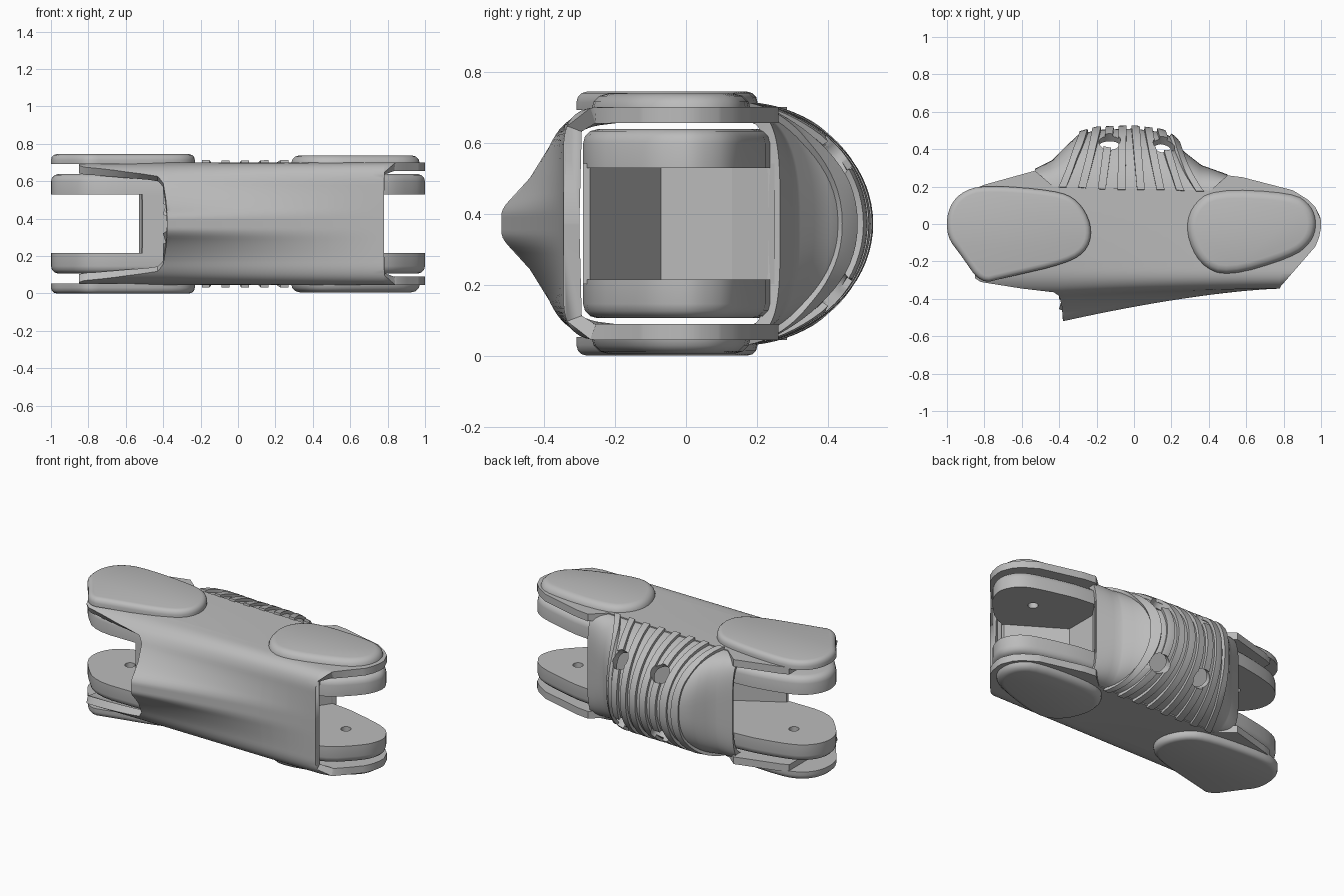
import bpy, bmesh, math
from mathutils import Vector, Matrix

MID = 0.372  # height of the symmetry plane; parts are modelled around it

if "Cube" in bpy.data.objects:
    bpy.data.objects.remove(bpy.data.objects["Cube"])

grey = bpy.data.materials.new("plain_grey")
grey.use_nodes = True
grey.diffuse_color = (0.5, 0.5, 0.5, 1)
grey.node_tree.nodes["Principled BSDF"].inputs["Base Color"].default_value = (0.5, 0.5, 0.5, 1)


def table(x, pairs):
    """Piecewise linear lookup."""
    if x <= pairs[0][0]:
        return pairs[0][1]
    for (a, u), (b, v) in zip(pairs, pairs[1:]):
        if x <= b:
            return u + (v - u) * (x - a) / (b - a)
    return pairs[-1][1]


def soften(pts, closed=False, rounds=2):
    """Corner cutting to round a polyline."""
    for _ in range(rounds):
        out = [] if closed else [pts[0]]
        ends = pts[1:] + pts[:1] if closed else pts[1:]
        for a, b in zip(pts, ends):
            for t in (0.25, 0.75):
                out.append((a[0] + (b[0] - a[0]) * t, a[1] + (b[1] - a[1]) * t))
        pts = out if closed else out + [pts[-1]]
    return pts


def new_object(name, bm):
    mesh = bpy.data.meshes.new(name)
    bm.to_mesh(mesh)
    bm.free()
    mesh.materials.append(grey)
    ob = bpy.data.objects.new(name, mesh)
    ob.location.z = MID
    bpy.context.collection.objects.link(ob)
    return ob


def modify(ob, kind, **settings):
    mod = ob.modifiers.new(kind, kind)
    for key, value in settings.items():
        setattr(mod, key, value)
    bpy.context.view_layer.objects.active = ob
    bpy.ops.object.modifier_apply(modifier=mod.name)


def smooth(ob):
    bpy.ops.object.select_all(action='DESELECT')
    ob.select_set(True)
    bpy.context.view_layer.objects.active = ob
    bpy.ops.object.shade_smooth_by_angle(angle=math.radians(32))


def sheet(name, patches):
    """Open surface from grids of points, facing outward."""
    bm = bmesh.new()
    for rows in patches:
        grid = [[bm.verts.new(p) for p in row] for row in rows]
        for r, s in zip(grid, grid[1:]):
            for i in range(len(r) - 1):
                bm.faces.new((r[i], r[i + 1], s[i + 1], s[i]))
    bmesh.ops.remove_doubles(bm, verts=bm.verts, dist=0.0004)
    bmesh.ops.dissolve_degenerate(bm, edges=bm.edges, dist=0.0002)
    bm.normal_update()
    if sum(f.normal.z * f.calc_center_median().z * f.calc_area() for f in bm.faces) < 0:
        bmesh.ops.reverse_faces(bm, faces=bm.faces)
    return new_object(name, bm)


def slab(name, outline, z0, z1, bevel, mirror=True):
    """Prism with a rounded upper rim, mirrored below the middle."""
    bm = bmesh.new()
    n = len(outline)
    levels = [(0, z0)] + [(bevel * (1 - math.cos(a)), z1 - bevel + bevel * math.sin(a))
                          for a in (0, math.pi / 6, math.pi / 3, math.pi / 2)]
    rings = []
    for inset, z in levels:
        ring = []
        for i, p in enumerate(outline):
            a, b = outline[i - 1], outline[(i + 1) % n]
            d = Vector((b[0] - a[0], b[1] - a[1])).normalized()
            ring.append(bm.verts.new((p[0] - d.y * inset, p[1] + d.x * inset, z)))
        rings.append(ring)
    for r, s in zip(rings, rings[1:]):
        for i in range(n):
            j = (i + 1) % n
            bm.faces.new((r[i], r[j], s[j], s[i]))
    bm.faces.new(rings[0][::-1])
    bm.faces.new(rings[-1])
    bmesh.ops.recalc_face_normals(bm, faces=bm.faces)
    ob = new_object(name, bm)
    if mirror:
        modify(ob, 'MIRROR', use_axis=(False, False, True))
    return ob


def cutter(name, rods):
    """Joined rods: (centre, direction, radius, length)."""
    bm = bmesh.new()
    for centre, direction, radius, length in rods:
        turn = Vector(direction).to_track_quat('Z', 'Y').to_matrix().to_4x4()
        bmesh.ops.create_cone(bm, cap_ends=True, segments=24, radius1=radius, radius2=radius,
                              depth=length, matrix=Matrix.Translation(centre) @ turn)
    ob = new_object(name, bm)
    ob.hide_render = True
    return ob


def cut(ob, tool):
    modify(ob, 'BOOLEAN', object=tool, operation='DIFFERENCE', solver='EXACT')


# Outer shell: nose profile blending to a rounded box, trimmed by the plan outline
nose = soften([(-.2, .328), (-.28, .318), (-.335, .29), (-.37, .25), (-.4, .185),
               (-.46, .1), (-.52, .045), (-.52, 0)])
box = soften([(-.2, .328), (-.28, .328), (-.325, .3), (-.345, .25), (-.345, .18),
              (-.345, .11), (-.345, .05), (-.345, 0)])
FRONT = [(-.85, -.29), (-.82, -.31), (-.6, -.345), (-.43, -.365), (-.4, -.385), (-.386, -.44),
         (-.38, -.53), (.78, -.53), (.783, -.335), (.97, -.12), (.99, -.07), (1, -.02)]
BACK = [(-.85, .19), (-.8, .21), (-.53, .285), (-.43, .2), (.41, .18), (.5, .26), (.58, .25),
        (.85, .18), (.93, .13), (.97, .09), (1, .02)]


def shell_row(x):
    t = min(max((x + .38) / 1.18, 0), 1)
    t = 1 - (1 - t) ** 1.5
    limit = table(x, FRONT)
    path = [(table(x, BACK), .328)]
    path += [(a[0] + (b[0] - a[0]) * t, a[1] + (b[1] - a[1]) * t) for a, b in zip(nose, box)]
    row, end = [], None
    for i, (y, z) in enumerate(path):
        if end is None and y < limit:
            py, pz = path[i - 1]
            k = (limit - py) / (y - py)
            end = (x, limit, pz + (z - pz) * k)
        row.append(end or (x, y, z))
    return row


stations = {x for x, _ in FRONT + BACK} | {-.84 + .06 * i for i in range(31)}
shell = sheet("outer_shell", [[shell_row(x) for x in sorted(stations)]])
modify(shell, 'MIRROR', use_axis=(False, False, True), merge_threshold=0.0005)
modify(shell, 'SOLIDIFY', thickness=0.045, offset=-1)
smooth(shell)

# Raised pads over the four joints
left_pad = soften([(-.82, -.32), (-.7, -.29), (-.35, -.21), (-.24, -.13), (-.225, 0), (-.3, .13),
                   (-.42, .18), (-.8, .21), (-.93, .17), (-1, .07), (-1, -.07), (-.93, -.16)], True)
right_pad = soften([(.5, -.285), (.85, -.18), (.95, -.1), (.98, 0), (.95, .1), (.85, .17),
                    (.42, .19), (.3, .09), (.275, -.05), (.35, -.22)], True)
smooth(slab("right_joint_pads", left_pad, .33 - .01, .372, .03))
smooth(slab("left_joint_pads", right_pad, .315, .366, .045))

# Back cover: domed bulge that flares out to the frame at both ends
DEPTH = [(-.53, .295), (-.44, .34), (-.36, .42), (-.3, .475), (-.2, .503), (0, .51), (.15, .49),
         (.2, .465), (.27, .385), (.36, .315), (.5, .265)]


def cover_point(x, angle):
    power = 2 / (2 + 2 * min(1, abs(x + .01) / .5) ** 3)
    c, s = math.cos(angle), math.sin(angle)
    y = .12 + (table(x, DEPTH) - .12) * max(c, 0) ** power
    return (x, y, math.copysign(.326 * abs(s) ** power, s))


def arc(limit, steps):
    return [math.radians(-limit + 2 * limit * i / steps) for i in range(steps + 1)]


cover_x = sorted({x for x, _ in DEPTH} | {-.5 + .05 * i for i in range(20)})
cover = sheet("back_cover", [[[cover_point(x, a) for a in arc(90, 40)] for x in cover_x]])
modify(cover, 'SOLIDIFY', thickness=0.035, offset=-1)

# Fanned ribs wrapping around the cover
patches = []
for i in range(8):
    start, back = -.405 + .112 * i, -.265 + .068 * i
    patches.append([[cover_point(start + (back - start) * math.cos(a) + w, a)
                     for a in arc(81, 36)] for w in (-.021, 0, .021)])
ribs = sheet("cover_ribs", patches)
modify(ribs, 'SOLIDIFY', thickness=0.036, offset=0)

# Vent holes through the cover and ribs
vents = cutter("vent_cutter", [((x, y, s * .2), (0, .75, s * .65), .058, .3)
                               for x, y in ((-.13, .45), (.16, .43)) for s in (-1, 1)])
for part in (cover, ribs):
    cut(part, vents)
    smooth(part)

# Inner frame: two fork plates joined by a core with angled pockets at each end
fork = soften([(-1, -.06), (-.94, -.15), (-.8, -.29), (-.5, -.29), (.5, -.29), (.78, -.29),
               (.96, -.12), (1, -.03), (1, .04), (.94, .13), (.8, .18), (.5, .25), (-.52, .25),
               (-.8, .2), (-.93, .15), (-1, .05)], True)
forks = slab("fork_plates", fork, .157, .266, .04)
pins = cutter("pin_cutter", [((x, 0, 0), (0, 0, 1), .03, .46) for x in (-.75, .75)])
cut(forks, pins)
smooth(forks)
core = [(-.51, -.29), (.74, -.29), (.74, -.27), (.42, -.07), (.42, .13), (.5, .25),
        (-.46, .25), (-.36, .13), (-.22, -.1), (-.51, -.27)]
bm = bmesh.new()
base = bm.faces.new([bm.verts.new((x, y, -.17)) for x, y in core])
grown = bmesh.ops.extrude_face_region(bm, geom=[base])["geom"]
bmesh.ops.translate(bm, vec=(0, 0, .34), verts=[v for v in grown if isinstance(v, bmesh.types.BMVert)])
bmesh.ops.recalc_face_normals(bm, faces=bm.faces)
new_object("frame_core", bm)

for tool in (vents, pins):
    bpy.data.objects.remove(tool)
